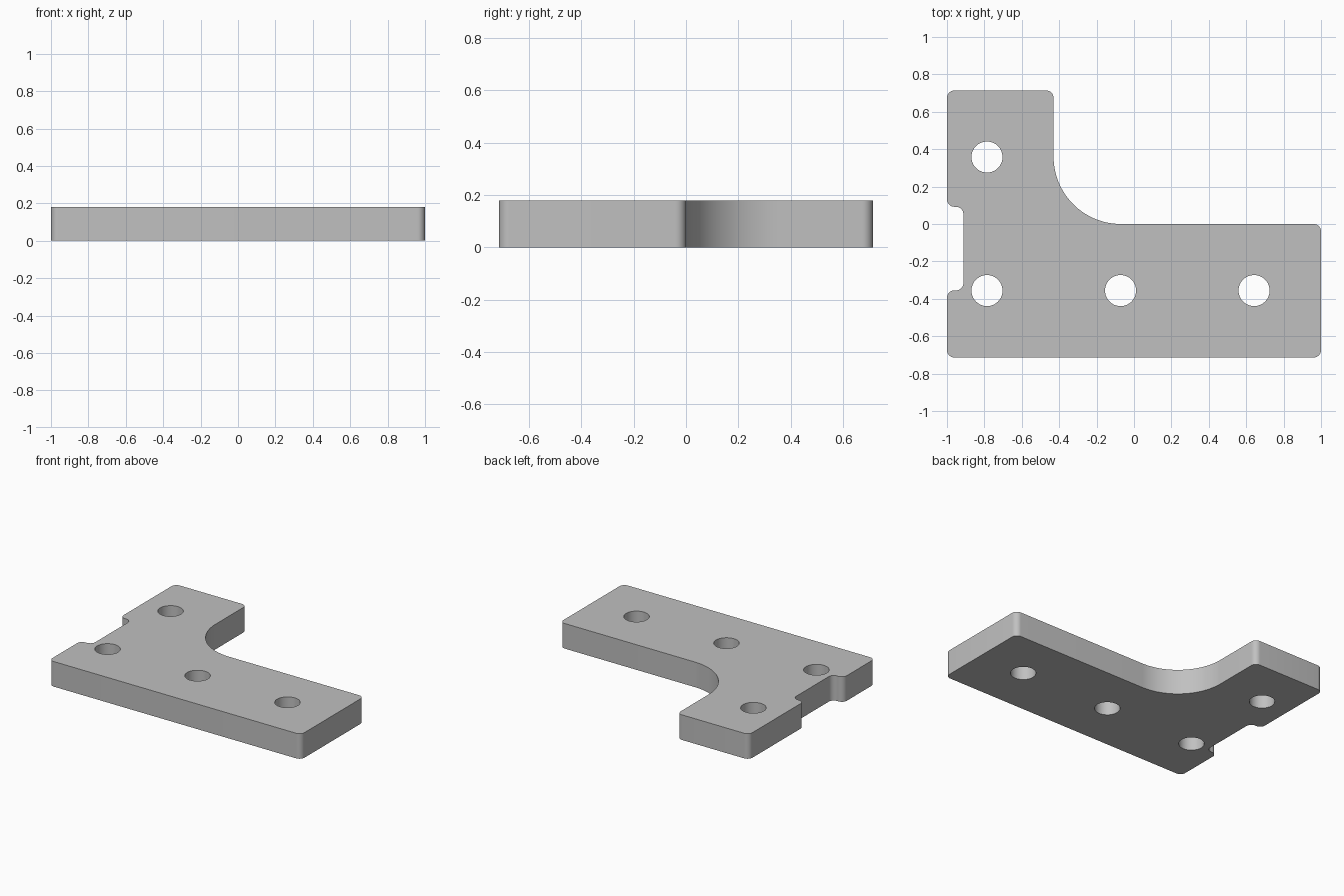
import bpy, bmesh, math
from mathutils import Vector

cube = bpy.data.objects.get("Cube")
if cube:
    bpy.data.objects.remove(cube, do_unlink=True)

THICK = 0.18
R = 0.04
HOLE_R = 0.083

steel = bpy.data.materials.new("plain_grey")
steel.use_nodes = True
grey = (0.53, 0.53, 0.53, 1)
steel.diffuse_color = grey
steel.node_tree.nodes["Principled BSDF"].inputs["Base Color"].default_value = grey


def fillet(prev, corner, nxt, r, steps):
    """Points of an arc that rounds a right-angled corner."""
    c = Vector(corner)
    a = (Vector(prev) - c).normalized()
    b = (Vector(nxt) - c).normalized()
    centre = c + (a + b) * r
    angles = [math.pi / 2 * i / steps for i in range(steps + 1)]
    return [centre - b * r * math.cos(t) - a * r * math.sin(t) for t in angles]


def prism(name, points, z0, z1):
    """Upright solid from a flat outline."""
    bm = bmesh.new()
    face = bm.faces.new([bm.verts.new((p[0], p[1], z0)) for p in points])
    top = bmesh.ops.extrude_face_region(bm, geom=[face])["geom"]
    bmesh.ops.translate(bm, vec=(0, 0, z1 - z0),
                        verts=[v for v in top if isinstance(v, bmesh.types.BMVert)])
    bmesh.ops.recalc_face_normals(bm, faces=bm.faces)
    mesh = bpy.data.meshes.new(name)
    bm.to_mesh(mesh)
    bm.free()
    mesh.materials.append(steel)
    obj = bpy.data.objects.new(name, mesh)
    bpy.context.collection.objects.link(obj)
    return obj


# L-shaped outline with a shallow side notch: x, y, corner radius
corners = [(-1, -0.714, R), (1, -0.714, R), (1, 0, R), (-0.43, 0, 0.36),
           (-0.43, 0.714, R), (-1, 0.714, R), (-1, 0.092, R), (-0.912, 0.092, R),
           (-0.912, -0.355, R), (-1, -0.355, R)]
outline = []
for i, (x, y, r) in enumerate(corners):
    before, after = corners[i - 1][:2], corners[(i + 1) % len(corners)][:2]
    outline += fillet(before, (x, y), after, r, 32 if r > 0.1 else 10)
plate = prism("bracket_plate", outline, 0, THICK)

# Through holes
bpy.context.view_layer.objects.active = plate
plate.select_set(True)
for x, y in [(-0.786, 0.358), (-0.786, -0.356), (-0.072, -0.356), (0.642, -0.356)]:
    ring = [(x + HOLE_R * math.cos(t), y + HOLE_R * math.sin(t))
            for t in (math.tau * i / 64 for i in range(64))]
    cutter = prism("hole_cutter", ring, -0.1, THICK + 0.1)
    cutter.hide_render = True
    mod = plate.modifiers.new("hole", "BOOLEAN")
    mod.operation = "DIFFERENCE"
    mod.solver = "EXACT"
    mod.object = cutter
    bpy.ops.object.modifier_apply(modifier=mod.name)
    bpy.data.objects.remove(cutter, do_unlink=True)

bpy.ops.object.shade_smooth_by_angle(angle=math.radians(30))
